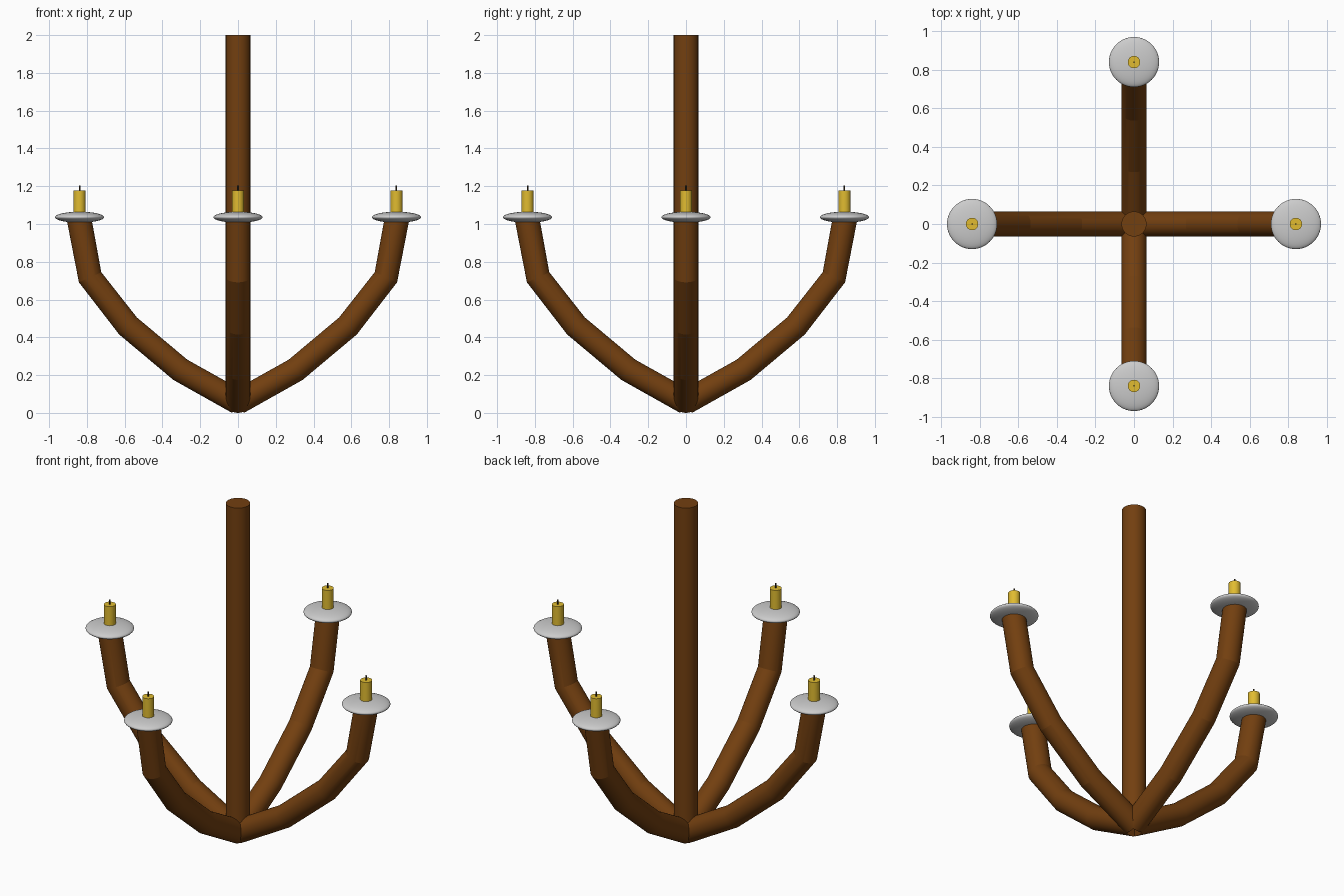
import bpy, bmesh, math
from mathutils import Vector, Matrix

if "Cube" in bpy.data.objects:
    bpy.data.objects.remove(bpy.data.objects["Cube"])

def material(name, rgb):
    m = bpy.data.materials.new(name)
    m.diffuse_color = (*rgb, 1)
    m.use_nodes = True
    m.node_tree.nodes["Principled BSDF"].inputs["Base Color"].default_value = m.diffuse_color
    return m

wood = material("wood", (0.17, 0.05, 0.005))
wax = material("wax", (0.75, 0.5, 0.03))
soot = material("soot", (0.05, 0.03, 0.01))

def finish(name, bm, mat=None, angle=20):
    bmesh.ops.recalc_face_normals(bm, faces=bm.faces)
    me = bpy.data.meshes.new(name)
    bm.to_mesh(me)
    bm.free()
    ob = bpy.data.objects.new(name, me)
    bpy.context.collection.objects.link(ob)
    if mat:
        me.materials.append(mat)
    bpy.ops.object.select_all(action='DESELECT')
    bpy.context.view_layer.objects.active = ob
    ob.select_set(True)
    bpy.ops.object.shade_smooth_by_angle(angle=math.radians(angle))
    return ob

def tube(name, path, r, mat, turn=0.0, n=48):
    """Round bar along a path in the xz plane, turned about z."""
    pts = [Vector((x, 0, z)) for x, z in path]
    bm = bmesh.new()
    rings = []
    for i, p in enumerate(pts):
        d = Vector()
        if i > 0:
            d += (p - pts[i - 1]).normalized()
        if i < len(pts) - 1:
            d += (pts[i + 1] - p).normalized()
        d.normalize()
        u, v = Vector((d.z, 0, -d.x)), Vector((0, 1, 0))
        rings.append([bm.verts.new(p + r * (u * math.cos(a) + v * math.sin(a)))
                      for a in (2 * math.pi * k / n for k in range(n))])
    for a, b in zip(rings, rings[1:]):
        for k in range(n):
            bm.faces.new((a[k], a[(k + 1) % n], b[(k + 1) % n], b[k]))
    bm.faces.new(rings[0])
    bm.faces.new(rings[-1])
    bm.transform(Matrix.Rotation(turn, 4, 'Z'))
    return finish(name, bm, mat, 9)

def cylinder(name, x, y, z0, z1, r, mat, n=32):
    bm = bmesh.new()
    bmesh.ops.create_cone(bm, cap_ends=True, segments=n, radius1=r, radius2=r, depth=z1 - z0,
                          matrix=Matrix.Translation((x, y, (z0 + z1) / 2)))
    return finish(name, bm, mat)

# Central post
cylinder("centre_post", 0, 0, 0.05, 2.0, 0.065, wood, 48)

# Four arms, each with drip tray, candle and wick
ARM = [(0, 0.057), (0.305, 0.228), (0.582, 0.46), (0.783, 0.718), (0.842, 1.03)]
for i in range(4):
    turn = i * math.pi / 2
    x, y = 0.839 * math.cos(turn), 0.839 * math.sin(turn)
    tube(f"arm_{i + 1}", ARM, 0.065, wood, turn)
    bm = bmesh.new()
    bmesh.ops.create_uvsphere(bm, u_segments=48, v_segments=24, radius=1,
                              matrix=Matrix.Translation((x, y, 1.036)) @ Matrix.Diagonal((0.13, 0.13, 0.029, 1)))
    finish(f"drip_tray_{i + 1}", bm, None, 60)
    cylinder(f"candle_{i + 1}", x, y, 1.04, 1.177, 0.032, wax)
    cylinder(f"wick_{i + 1}", x, y, 1.17, 1.204, 0.004, soot, 12)
